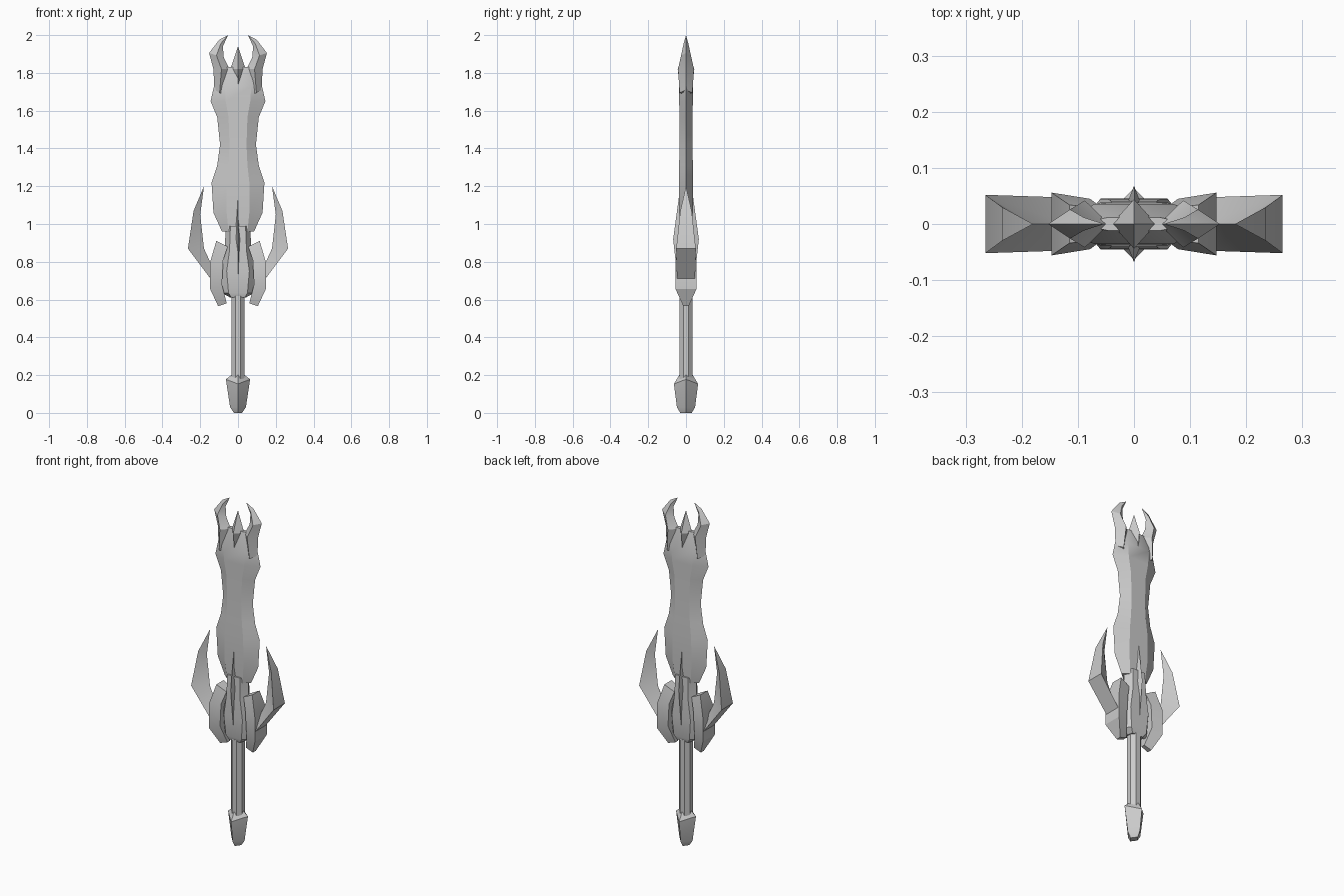
import bpy, bmesh, math

cube = bpy.data.objects.get("Cube")
if cube:
    bpy.data.objects.remove(cube, do_unlink=True)

metal = bpy.data.materials.new("grey_metal")
metal.use_nodes = True
GREY = (0.6, 0.6, 0.6, 1)
metal.diffuse_color = GREY
metal.node_tree.nodes["Principled BSDF"].inputs["Base Color"].default_value = GREY


def loft(name, sections, smooth=25):
    """Bridge equal-sized rings of points and cap both ends."""
    bm = bmesh.new()
    rings = [[bm.verts.new(p) for p in ring] for ring in sections]
    for a, b in zip(rings, rings[1:]):
        for i in range(len(a)):
            j = (i + 1) % len(a)
            bm.faces.new((a[i], a[j], b[j], b[i]))
    bm.faces.new(rings[0])
    bm.faces.new(rings[-1])
    bmesh.ops.remove_doubles(bm, verts=bm.verts, dist=0.0004)
    bmesh.ops.recalc_face_normals(bm, faces=bm.faces)
    mesh = bpy.data.meshes.new(name)
    bm.to_mesh(mesh)
    bm.free()
    mesh.materials.append(metal)
    obj = bpy.data.objects.new(name, mesh)
    bpy.context.collection.objects.link(obj)
    bpy.ops.object.select_all(action='DESELECT')
    obj.select_set(True)
    bpy.context.view_layer.objects.active = obj
    bpy.ops.object.shade_smooth_by_angle(angle=math.radians(smooth))
    return obj


def both_sides(name, sections):
    for side, s in (("left", 1), ("right", -1)):
        loft(f"{side}_{name}", [[(s * x, y, z) for x, y, z in r] for r in sections])


def hexagon(z, w, flat, y):
    return [(w, 0, z), (flat, y, z), (-flat, y, z),
            (-w, 0, z), (-flat, -y, z), (flat, -y, z)]


def diamond(z, w, y):
    return [(w, 0, z), (0, y, z), (-w, 0, z), (0, -y, z)]


# Blade: flat core with bevelled, waisted edges
blade = [(0.96, 0.085, 0.05, 0.03), (1.06, 0.13, 0.06, 0.036),
         (1.22, 0.14, 0.06, 0.038), (1.31, 0.11, 0.05, 0.036),
         (1.42, 0.095, 0.045, 0.035), (1.565, 0.11, 0.05, 0.035),
         (1.65, 0.145, 0.065, 0.036), (1.73, 0.127, 0.07, 0.036),
         (1.83, 0.1, 0.045, 0.012)]
loft("blade", [hexagon(*row) for row in blade])

# Curved prongs at the blade tip: inner edge, outer edge, half thickness
prong = [((0.07, 1.68), (0.125, 1.71), 0.034), ((0.045, 1.82), (0.13, 1.82), 0.042),
         ((0.075, 1.88), (0.153, 1.905), 0.026), ((0.08, 1.94), (0.1, 1.975), 0.012),
         ((0.053, 2.0), (0.053, 2.0), 0)]
both_sides("tip_prong", [
    [(a, 0, za), ((a + b) / 2, y, (za + zb) / 2), (b, 0, zb), ((a + b) / 2, -y, (za + zb) / 2)]
    for (a, za), (b, zb), y in prong])

# Gem between the prongs and the long fin on the guard
loft("tip_gem", [diamond(*r) for r in [(1.7, 0, 0.03), (1.82, 0.04, 0.044), (1.94, 0, 0)]])
loft("centre_fin", [diamond(*r) for r in
                    [(0.71, 0, 0.045), (0.92, 0.027, 0.068), (1.14, 0, 0.038)]])

# Guard body, bowl shaped at the bottom
body = [(0.61, 0.04, 0.035, 0.03), (0.635, 0.085, 0.05, 0.04), (0.75, 0.095, 0.06, 0.045),
        (0.86, 0.07, 0.045, 0.044), (0.99, 0.065, 0.04, 0.04)]
loft("guard_body", [hexagon(*row) for row in body])

# Claw plates clasping the guard: inner edge, outer edge, half depth
claw = [((0.06, 0.58), (0.105, 0.565), 0.014), ((0.085, 0.68), (0.147, 0.655), 0.055),
        ((0.078, 0.81), (0.147, 0.8), 0.056), ((0.055, 0.88), (0.115, 0.91), 0.034)]
both_sides("guard_claw", [
    [(a, 0.8 * y, za), (b, y, zb), (b, -y, zb), (a, -0.8 * y, za)]
    for (a, za), (b, zb), y in claw])

# Horns: broad outer face narrowing to an inner ridge
horn = [((0.12, 0.74), (0.145, 0.71), 0.048), ((0.18, 0.87), (0.265, 0.87), 0.052),
        ((0.2, 1.05), (0.235, 1.07), 0.03), ((0.18, 1.2), (0.18, 1.2), 0)]
both_sides("guard_horn", [
    [(a, 0, za), (b, y, zb), (b, -y, zb)] for (a, za), (b, zb), y in horn])

# Grip
bpy.ops.mesh.primitive_cylinder_add(vertices=8, radius=0.037, depth=0.44, location=(0, 0, 0.4),
                                    rotation=(0, 0, math.pi / 8))
grip = bpy.context.object
grip.name = "grip"
grip.data.materials.append(metal)

# Pommel: four-sided, its side corners higher than the front and back ones
pommel = [diamond(*r) for r in [(0, 0.022, 0.03), (0.03, 0.042, 0.048),
                                (0.165, 0.064, 0.064), (0.2, 0.036, 0.036)]]
pommel[2] = [(x, y, z + (0.013 if x else -0.012)) for x, y, z in pommel[2]]
loft("pommel", pommel)
